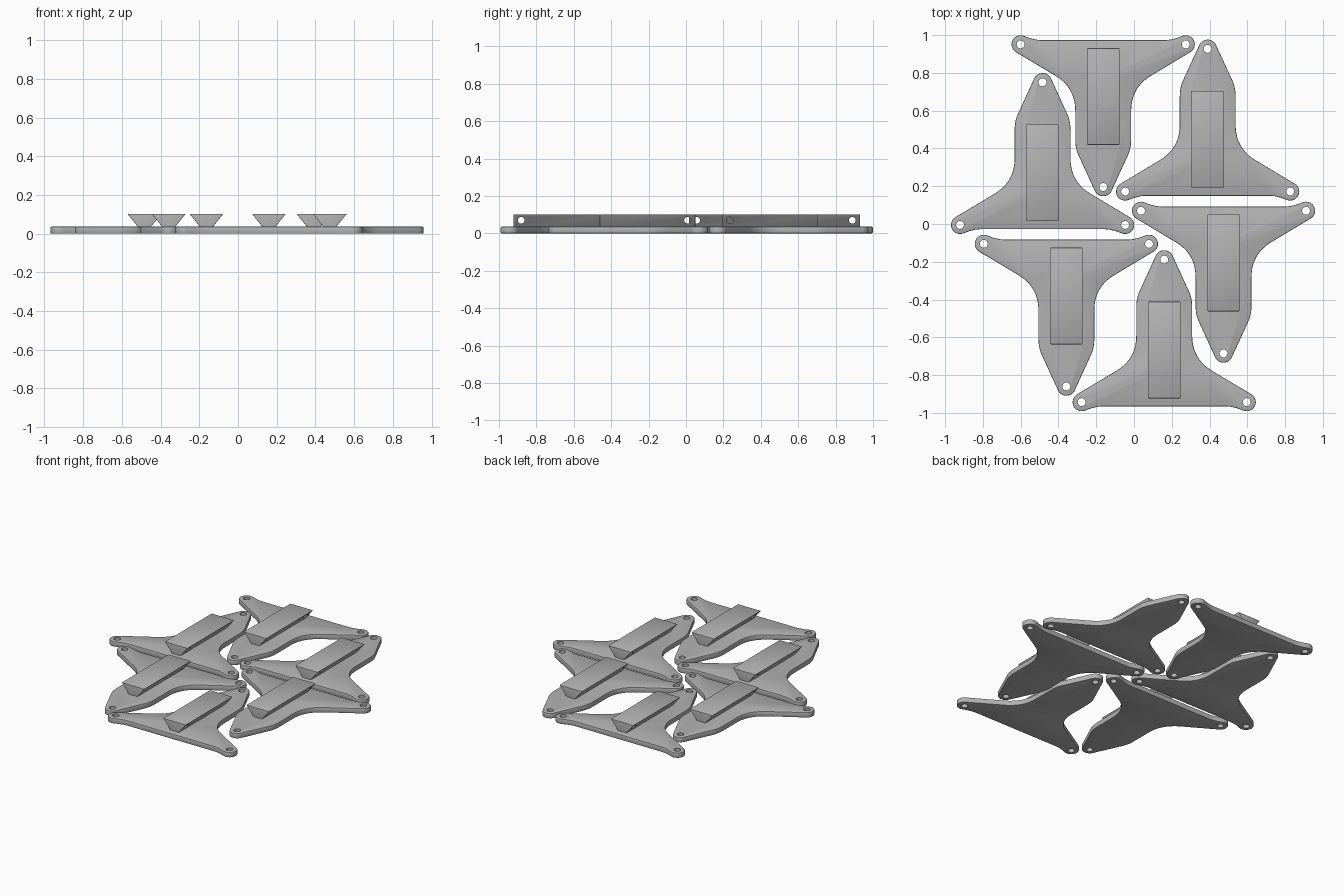
import bpy, bmesh, math
from mathutils import Vector

if "Cube" in bpy.data.objects:
    bpy.data.objects.remove(bpy.data.objects["Cube"])

PLATE_T, BLOCK_TOP = 0.036, 0.102
FOOT, TIP = 0.437, 0.755

gray = bpy.data.materials.new("light gray")
gray.diffuse_color = (0.45, 0.45, 0.45, 1)
gray.use_nodes = True
gray.node_tree.nodes["Principled BSDF"].inputs["Base Color"].default_value = gray.diffuse_color


def arc(cx, cy, r, a0, a1, n):
    return [(cx + r * math.cos(math.radians(a0 + (a1 - a0) * i / n)),
             cy + r * math.sin(math.radians(a0 + (a1 - a0) * i / n))) for i in range(n + 1)]


def bend(p, c, q, n):
    p, c, q = Vector(p), Vector(c), Vector(q)
    return [tuple(p * (1 - t) ** 2 + c * 2 * t * (1 - t) + q * t * t)
            for t in (i / n for i in range(n + 1))]


def prism(name, pts, z0, z1, bevel=0.0):
    """Extrude an outline upwards and round its two rims."""
    bm = bmesh.new()
    base = bm.faces.new([bm.verts.new((x, y, z0)) for x, y in pts])
    top = bmesh.ops.extrude_face_region(bm, geom=[base])["geom"]
    bmesh.ops.translate(bm, vec=(0, 0, z1 - z0),
                        verts=[g for g in top if isinstance(g, bmesh.types.BMVert)])
    bmesh.ops.recalc_face_normals(bm, faces=bm.faces)
    if bevel:
        rims = [e for e in bm.edges if abs(e.verts[0].co.z - e.verts[1].co.z) < 1e-5]
        bmesh.ops.bevel(bm, geom=rims, offset=bevel, segments=2, profile=0.5, affect='EDGES')
    return finish(name, bm)


def finish(name, bm):
    me = bpy.data.meshes.new(name)
    bm.to_mesh(me)
    bm.free()
    me.materials.append(gray)
    ob = bpy.data.objects.new(name, me)
    bpy.context.collection.objects.link(ob)
    return ob


def select(ob):
    bpy.ops.object.select_all(action='DESELECT')
    ob.select_set(True)
    bpy.context.view_layer.objects.active = ob


def cut(ob, cutter):
    """Subtract a helper shape, then remove it."""
    cutter.hide_render = True
    mod = ob.modifiers.new("hole", 'BOOLEAN')
    mod.operation, mod.solver, mod.object = 'DIFFERENCE', 'EXACT', cutter
    select(ob)
    bpy.ops.object.modifier_apply(modifier=mod.name)
    bpy.data.objects.remove(cutter)


def shade(ob):
    select(ob)
    bpy.ops.object.shade_smooth_by_angle(angle=math.radians(30))


# Three-armed plate: right half of the outline from base edge to tip, then mirrored
half = [(0.33, -0.0225), (0.355, -0.025), (0.385, -0.032)]
half += arc(FOOT, 0, 0.048, -105, 60, 14)
half += bend((0.255, 0.165), (0.148, 0.228), (0.148, 0.352), 10)
half += bend((0.148, 0.50), (0.148, 0.55), (0.132, 0.585), 5)
half += arc(0, TIP, 0.049, 24, 90, 7)
outline = half + [(-x, y) for x, y in reversed(half[:-1])]
plate = prism("plate", outline, 0, PLATE_T, 0.005)

# Bolt holes
for x, y in ((-FOOT, 0), (FOOT, 0), (0, TIP)):
    cut(plate, prism("hole_cutter", arc(x, y, 0.021, 0, 345, 23), -0.1, 0.2))
shade(plate)

# Flared block: wide top, narrow foot, cross hole near its base end
bm = bmesh.new()
ends = []
for y in (0.02, 0.532):
    ends.append([bm.verts.new((x, y, z)) for x, z in
                 ((-0.033, PLATE_T - 0.001), (0.033, PLATE_T - 0.001),
                  (0.087, BLOCK_TOP), (-0.087, BLOCK_TOP))])
bm.faces.new(ends[0])
bm.faces.new(ends[1][::-1])
for i in range(4):
    j = (i + 1) % 4
    bm.faces.new((ends[0][i], ends[1][i], ends[1][j], ends[0][j]))
bmesh.ops.recalc_face_normals(bm, faces=bm.faces)
rim = [e for e in bm.edges if max(v.co.z for v in e.verts) > 0.09]
bmesh.ops.bevel(bm, geom=rim, offset=0.003, segments=2, profile=0.5, affect='EDGES')
block = finish("block", bm)
pin = prism("pin_cutter", arc(0, 0, 0.018, 0, 345, 23), -0.2, 0.2)
pin.rotation_euler = (0, math.pi / 2, 0)
pin.location = (0, 0.062, 0.07)
bpy.context.view_layer.update()
cut(block, pin)
shade(block)

# Six copies: three pointing back, three pointing forward
places = [(-0.484, -0.005, 0), (0.390, 0.172, 0), (0.160, -0.943, 0),
          (-0.163, 0.951, 1), (0.474, 0.070, 1), (-0.358, -0.105, 1)]
for i, (x, y, turned) in enumerate(places):
    for part in (plate, block):
        ob = part if i == 0 else part.copy()
        if i:
            bpy.context.collection.objects.link(ob)
        ob.name = f"{part.name.split('_')[0]}_{i + 1}"
        ob.location = (x, y, 0)
        ob.rotation_euler = (0, 0, math.pi * turned)
